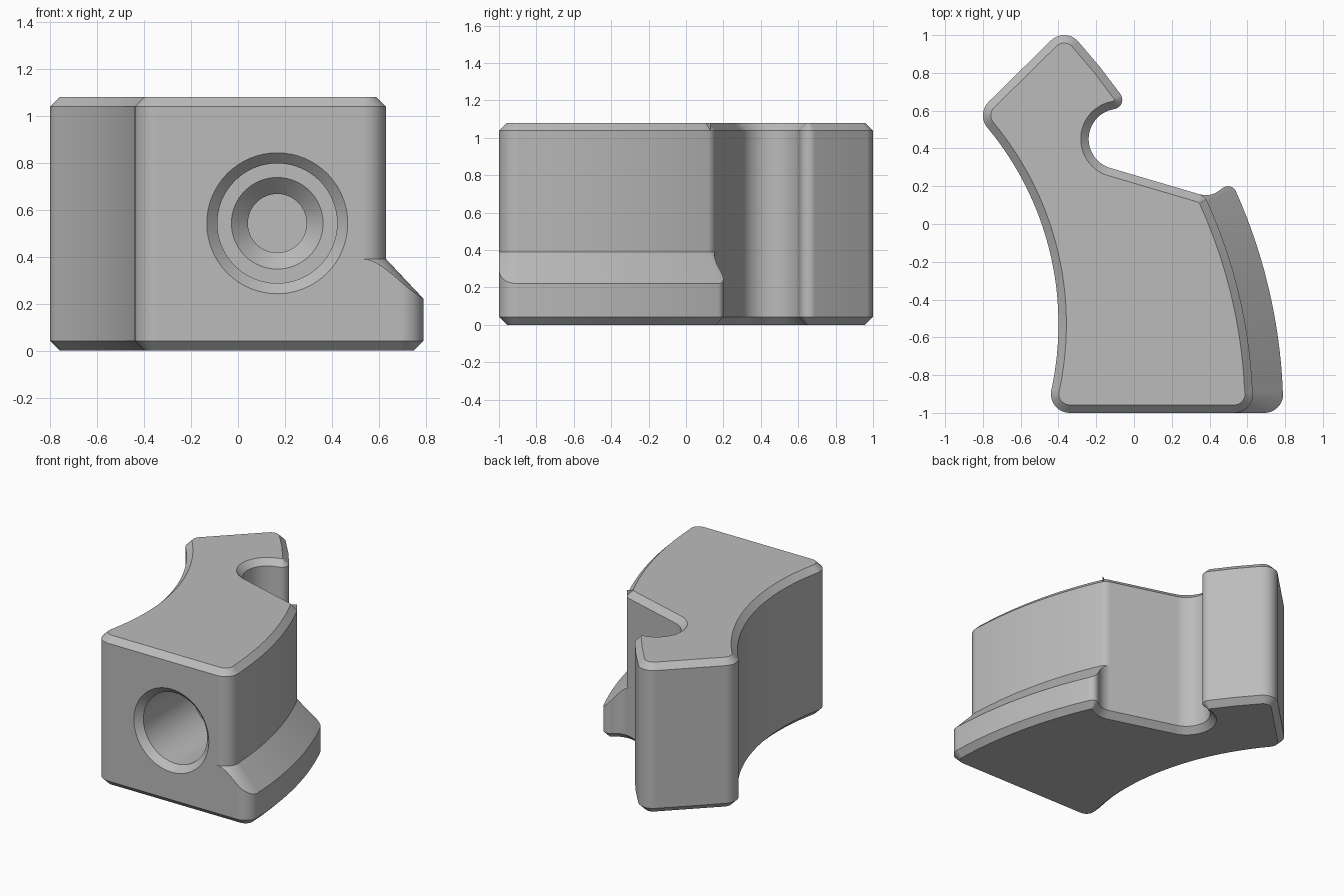
import bpy, bmesh, math
from mathutils import Vector

if "Cube" in bpy.data.objects:
    bpy.data.objects.remove(bpy.data.objects["Cube"])

H, CH = 1.08, 0.042          # body height, edge chamfer
LEDGE_TOP = 0.39             # where the sloped ledge meets the wall


def arc(cx, cy, r, a0, a1, n):
    """Points on an arc, angles in degrees."""
    return [Vector((cx + r * math.cos(math.radians(a0 + (a1 - a0) * i / n)),
                    cy + r * math.sin(math.radians(a0 + (a1 - a0) * i / n))))
            for i in range(n + 1)]


def clean(pts):
    out = []
    for p in pts:
        if not out or (p - out[-1]).length > 0.003:
            out.append(p)
    return out


def inset(pts, d):
    """Move a counter-clockwise outline inwards by d."""
    n, out = len(pts), []
    for i, p in enumerate(pts):
        j, k = i - 1, i + 1
        while (pts[j % n] - p).length < 1e-4:
            j -= 1
        while (pts[k % n] - p).length < 1e-4:
            k += 1
        a, b = (p - pts[j % n]).normalized(), (pts[k % n] - p).normalized()
        t = (a + b).normalized()
        out.append(p + Vector((-t.y, t.x)) * d / max(0.6, t.dot(a)))
    return out


# Outline shared by the whole height: notch, hooked end and hollow left side
shared = clean(
    arc(-0.08, 0.45, 0.16, 253.6, 98.7, 28)
    + arc(-0.112, 0.658, 0.05, -81.3, 36, 12)
    + [Vector((-0.18, 0.831))]
    + arc(-0.37, 0.90, 0.10, 43, 135, 12)
    + arc(-0.70, 0.575, 0.10, 135, 219.8, 12)
    + arc(-2.026, -0.53, 1.626, 39.8, -12.4, 40)
    + arc(-0.34, -0.90, 0.10, 167.6, 270, 12))

# Right side at ledge level
ledge = clean(
    [Vector((0.53 + 0.02 * i, -1)) for i in range(9)]
    + arc(0.69, -0.90, 0.10, 270, 362, 14)
    + arc(-2.08, -1, 2.87, 2.2, 24.1, 32)
    + arc(0.498, 0.155, 0.045, 24.1, 133.4, 12)
    + arc(0.380, 0.280, 0.127, -46.6, -106.4, 14))

# Right side above the ledge, sampled finely so ledge points can find it
wall = (arc(0.53, -0.90, 0.10, 270, 362, 150)
        + arc(-2.08, -1, 2.71, 2.2, 24.3, 500)
        + arc(0.324, 0.091, 0.07, 24.4, 73.6, 80))
near = [min(wall, key=lambda q: (q - p).length_squared) for p in ledge]
near[0], near[-1] = ledge[0].copy(), ledge[-1].copy()

lower, upper = shared + ledge, shared + near
slope = [LEDGE_TOP - 1.0625 * min(0.16, (p - q).length) for p, q in zip(lower, upper)]
n = len(lower)

# Body: stacked outlines joined by walls
bm = bmesh.new()
levels = [(inset(lower, CH), [0] * n), (lower, [CH] * n), (lower, slope),
          (upper, [LEDGE_TOP] * n), (upper, [H - CH] * n), (inset(upper, CH), [H] * n)]
rings = [[bm.verts.new((p.x, p.y, z)) for p, z in zip(o, zs)] for o, zs in levels]
for a, b in zip(rings, rings[1:]):
    for i in range(n):
        j = (i + 1) % n
        bm.faces.new((a[i], a[j], b[j], b[i]))
bm.faces.new(rings[0][::-1])
bm.faces.new(rings[-1])
bmesh.ops.remove_doubles(bm, verts=bm.verts, dist=1e-4)
bmesh.ops.dissolve_degenerate(bm, edges=bm.edges, dist=1e-5)
bmesh.ops.recalc_face_normals(bm, faces=bm.faces)


def to_object(name, bm):
    me = bpy.data.meshes.new(name)
    bm.to_mesh(me)
    bm.free()
    ob = bpy.data.objects.new(name, me)
    bpy.context.collection.objects.link(ob)
    return ob


body = to_object("curved_block", bm)
grey = bpy.data.materials.new("plain grey")
grey.diffuse_color = (0.5, 0.5, 0.5, 1)
grey.use_nodes = True
grey.node_tree.nodes["Principled BSDF"].inputs["Base Color"].default_value = grey.diffuse_color
body.data.materials.append(grey)

# Stepped blind bore in the front face: (radius, y)
steps = [(0.345, -1.045), (0.255, -0.955), (0.255, -0.40), (0.195, -0.40),
         (0.125, -0.33), (0.125, -0.15)]
bm = bmesh.new()
SEG = 64
rings = [[bm.verts.new((0.167 + r * math.cos(2 * math.pi * i / SEG), y,
                        0.542 + r * math.sin(2 * math.pi * i / SEG)))
          for i in range(SEG)] for r, y in steps]
for a, b in zip(rings, rings[1:]):
    for i in range(SEG):
        j = (i + 1) % SEG
        bm.faces.new((a[i], a[j], b[j], b[i]))
bm.faces.new(rings[0][::-1])
bm.faces.new(rings[-1])
bmesh.ops.recalc_face_normals(bm, faces=bm.faces)
cutter = to_object("bore_cutter", bm)
cutter.data.materials.append(grey)
cutter.hide_render = True

# Cut the bore, then shade
mod = body.modifiers.new("bore", 'BOOLEAN')
mod.operation, mod.solver, mod.object = 'DIFFERENCE', 'EXACT', cutter
bpy.context.view_layer.objects.active = body
body.select_set(True)
cutter.select_set(False)
bpy.ops.object.modifier_apply(modifier=mod.name)
bpy.data.objects.remove(cutter)
bpy.ops.object.shade_smooth_by_angle(angle=math.radians(28))
wn = body.modifiers.new("flat_face_normals", 'WEIGHTED_NORMAL')
wn.keep_sharp = True
